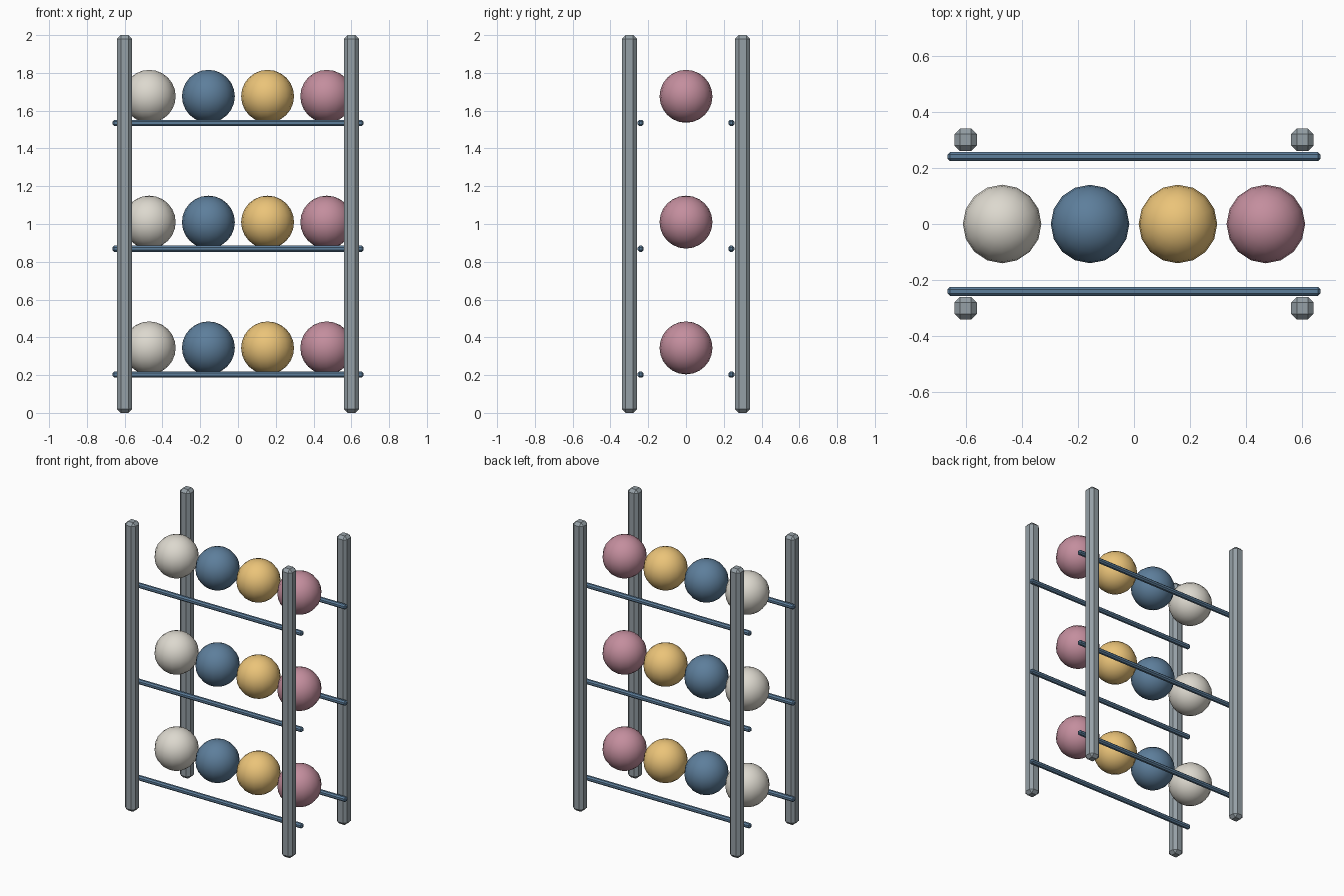
import bpy

if "Cube" in bpy.data.objects:
    bpy.data.objects.remove(bpy.data.objects["Cube"])


def material(name, rgb):
    m = bpy.data.materials.new(name)
    m.diffuse_color = (*rgb, 1)
    m.use_nodes = True
    m.node_tree.nodes["Principled BSDF"].inputs["Base Color"].default_value = m.diffuse_color
    return m


steel = material("steel_grey", (0.30, 0.35, 0.38))
blue = material("blue", (0.11, 0.21, 0.33))
colours = [
    ("white", material("white", (0.72, 0.69, 0.62))),
    ("blue", blue),
    ("yellow", material("yellow", (0.83, 0.55, 0.19))),
    ("pink", material("pink", (0.55, 0.27, 0.34))),
]


def chamfered_bar(name, size, loc, chamfer, mat):
    bpy.ops.mesh.primitive_cube_add(size=1, location=loc)
    ob = bpy.context.object
    ob.name = name
    ob.scale = size
    bpy.ops.object.transform_apply(location=False, rotation=False, scale=True)
    bev = ob.modifiers.new("chamfer", 'BEVEL')
    bev.width = chamfer
    bev.segments = 1
    ob.data.materials.append(mat)


# Four upright posts
for sx, side in ((-1, "left"), (1, "right")):
    for sy, end in ((-1, "front"), (1, "back")):
        chamfered_bar(f"post_{end}_{side}", (0.08, 0.08, 2.0),
                      (sx * 0.6, sy * 0.3, 1.0), 0.02, steel)

# Three tiers: a pair of rails and a row of balls on each
for tier in range(3):
    z = 0.203 + tier * 0.666
    for sy, end in ((-1, "front"), (1, "back")):
        chamfered_bar(f"rail_{end}_{tier + 1}", (1.33, 0.032, 0.032),
                      (0, sy * 0.24, z), 0.009, blue)
    for i, (label, mat) in enumerate(colours):
        bpy.ops.mesh.primitive_uv_sphere_add(
            segments=16, ring_count=12, radius=0.14,
            location=(-0.47 + i * 0.3133, 0, z + 0.141))
        ball = bpy.context.object
        ball.name = f"ball_{label}_{tier + 1}"
        ball.data.materials.append(mat)
        bpy.ops.object.shade_smooth()
